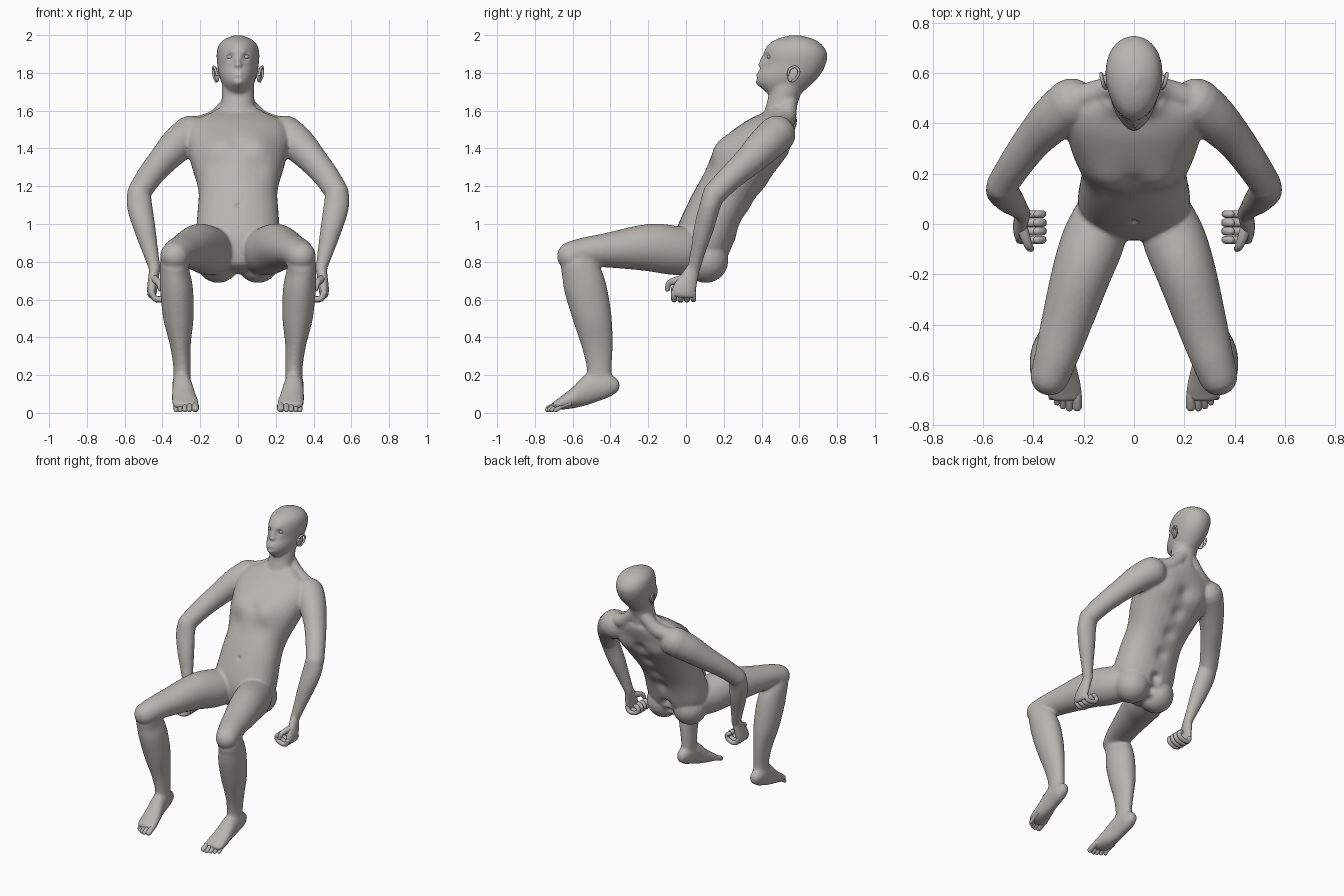
import bpy, bmesh, math
from mathutils import Vector, Matrix, Euler

cube = bpy.data.objects.get("Cube")
if cube:
    bpy.data.objects.remove(cube, do_unlink=True)

skin = bpy.data.materials.new("warm_grey_skin")
skin.use_nodes = True
COLOUR = (0.48, 0.465, 0.43, 1)
skin.diffuse_color = COLOUR
bsdf = next(n for n in skin.node_tree.nodes if n.type == 'BSDF_PRINCIPLED')
bsdf.inputs["Base Color"].default_value = COLOUR
bsdf.inputs["Roughness"].default_value = 0.6

X, Y, Z = Vector((1, 0, 0)), Vector((0, 1, 0)), Vector((0, 0, 1))


def spline(rows, steps):
    """Smoothly interpolate rows of (x, y, z, rx, ry)."""
    out = []
    last = len(rows) - 1
    for i in range(last):
        a, b, c, d = (rows[min(max(i + k, 0), last)] for k in (-1, 0, 1, 2))
        for s in range(steps):
            t = s / steps
            out.append([0.5 * (2 * q + (r - p) * t + (2 * p - 5 * q + 4 * r - w) * t * t
                               + (3 * q - p - 3 * r + w) * t ** 3)
                        for p, q, r, w in zip(a, b, c, d)])
    out.append(list(rows[-1]))
    return out


def loft(bm, rows, ref=X, axis=None, cap=1.0, power=2.0, taper=0.0, seg=32, steps=5):
    """Skin a tube of elliptical sections along a path, with rounded ends."""
    rows = spline(rows, steps)
    pts = [Vector(r[:3]) for r in rows]
    frames = []
    for i, r in enumerate(rows):
        t = axis or (pts[min(i + 1, len(pts) - 1)] - pts[max(i - 1, 0)]).normalized()
        frames.append((pts[i], t, r[3], r[4]))

    def dome(frame, sign):
        p, t, rx, ry = frame
        return [(p + t * sign * cap * min(rx, ry) * math.sin(a), t,
                 rx * math.cos(a), ry * math.cos(a)) for a in (0.4, 0.8, 1.15, 1.45)]

    frames = dome(frames[0], -1)[::-1] + frames + dome(frames[-1], 1)
    rings = []
    for p, t, rx, ry in frames:
        side = (ref - t * ref.dot(t)).normalized()
        other = t.cross(side)
        ring = []
        for k in range(seg):
            c, s = math.cos(math.tau * k / seg), math.sin(math.tau * k / seg)
            u = math.copysign(abs(c) ** (2 / power), c) * (1 + taper * s)
            v = math.copysign(abs(s) ** (2 / power), s)
            ring.append(bm.verts.new(p + side * rx * u + other * ry * v))
        rings.append(ring)
    faces = [bm.faces.new(rings[0][::-1]), bm.faces.new(rings[-1])]
    for a, b in zip(rings, rings[1:]):
        for k in range(seg):
            n = (k + 1) % seg
            faces.append(bm.faces.new((a[k], a[n], b[n], b[k])))
    bmesh.ops.recalc_face_normals(bm, faces=faces)


def pair(bm, rows, **kw):
    for s in (1, -1):
        loft(bm, [(r[0] * s, *r[1:]) for r in rows], **kw)


def ball_pair(bm, loc, size, rot=(0, 0, 0)):
    for s in (1, -1):
        m = Matrix.LocRotScale(Vector((loc[0] * s, loc[1], loc[2])),
                               Euler((rot[0], rot[1] * s, rot[2] * s)), Vector(size))
        bmesh.ops.create_uvsphere(bm, u_segments=24, v_segments=16, radius=1, matrix=m)


def make(name, bm):
    mesh = bpy.data.meshes.new(name)
    bm.to_mesh(mesh)
    bm.free()
    mesh.materials.append(skin)
    mesh.polygons.foreach_set("use_smooth", [True] * len(mesh.polygons))
    ob = bpy.data.objects.new(name, mesh)
    bpy.context.scene.collection.objects.link(ob)
    return ob


# Torso, leaning back
body = bmesh.new()
loft(body, [(0, .07, .79, .18, .13), (0, .09, .90, .222, .155), (0, .15, 1.055, .215, .15),
            (0, .22, 1.18, .21, .152), (0, .313, 1.33, .25, .165), (0, .42, 1.45, .28, .14),
            (0, .485, 1.53, .24, .1), (0, .51, 1.58, .14, .085)], cap=.4, power=2.25)
ball_pair(body, (.105, .105, .81), (.118, .12, .122))

# Neck and sloping shoulder muscles
loft(body, [(0, .49, 1.54, .11, .09), (0, .51, 1.64, .088, .08),
            (0, .53, 1.72, .086, .085), (0, .56, 1.80, .08, .085)])
pair(body, [(.04, .545, 1.64, .045, .045), (.12, .53, 1.555, .05, .05), (.22, .5, 1.52, .05, .05)], ref=Y)

# Head, chin raised
loft(body, [(0, .52, 1.70, .065, .10), (0, .523, 1.745, .085, .147), (0, .544, 1.79, .1, .167),
            (0, .57, 1.84, .108, .168), (0, .578, 1.90, .112, .17), (0, .577, 1.95, .1, .142),
            (0, .578, 1.98, .068, .094), (0, .578, 1.995, .03, .04)],
     axis=Z, cap=.15, taper=.14, seg=48)

# Arms
pair(body, [(.25, .48, 1.475, .1, .1), (.32, .42, 1.42, .092, .095), (.40, .335, 1.335, .076, .08),
            (.47, .24, 1.25, .068, .068), (.525, .155, 1.165, .062, .062)])
pair(body, [(.525, .15, 1.165, .062, .06), (.52, .125, 1.09, .067, .055), (.495, .095, .98, .058, .053),
            (.465, .065, .86, .043, .04), (.44, .04, .76, .03, .034)])

# Palms
pair(body, [(.44, .04, .77, .029, .034), (.448, .015, .71, .028, .05),
            (.455, -.01, .65, .027, .064), (.455, -.015, .62, .022, .064)], cap=.6)

# Thighs, shins and feet
pair(body, [(.12, .05, .85, .11, .12), (.16, -.06, .86, .125, .13), (.21, -.2, .875, .118, .125),
            (.28, -.43, .86, .097, .09), (.31, -.53, .85, .086, .08), (.335, -.605, .83, .078, .078)])
pair(body, [(.337, -.585, .80, .076, .088), (.335, -.555, .74, .08, .105), (.325, -.53, .65, .087, .112),
            (.315, -.495, .5, .08, .102), (.305, -.47, .36, .055, .083),
            (.297, -.46, .25, .046, .067), (.297, -.46, .17, .045, .065)], cap=.3)
pair(body, [(.3, -.375, .145, .034, .042), (.3, -.41, .145, .046, .064), (.298, -.46, .143, .05, .08),
            (.293, -.53, .122, .055, .083), (.285, -.60, .08, .065, .056),
            (.278, -.66, .053, .071, .036), (.276, -.69, .042, .066, .024)],
     axis=-Y, cap=.7)

# Fuse the body volumes into one soft skin
rough = make("body_rough", body)
remesh = rough.modifiers.new("fuse", 'REMESH')
remesh.mode = 'VOXEL'
remesh.voxel_size = 0.009
soften = rough.modifiers.new("soften", 'SMOOTH')
soften.factor = 0.5
soften.iterations = 7
bpy.context.view_layer.update()
graph = bpy.context.evaluated_depsgraph_get()
fused = bpy.data.meshes.new_from_object(rough.evaluated_get(graph))
bpy.data.objects.remove(rough, do_unlink=True)
skin_bm = bmesh.new()
skin_bm.from_mesh(fused)
bpy.data.meshes.remove(fused)

# Soft sculpted detail: centre, radius, push along y and z
BACK = [((0, y, z), .045, -.017, .01) for y, z in ((.31, 1.0), (.39, 1.12), (.47, 1.25), (.53, 1.38))]
CLEFT = [((0, y, z), .032, -.03, .022) for y, z in ((.235, .85), (.21, .77), (.15, .70))]
FACE = [((.042, .42, 1.885), .022, .015, 0), ((.04, .42, 1.914), .018, -.006, 0),
        ((0, .40, 1.845), .016, -.022, 0), ((0, .405, 1.87), .014, -.013, 0),
        ((.014, .395, 1.842), .01, -.007, 0), ((.015, .38, 1.808), .011, -.006, 0),
        ((.012, .378, 1.789), .011, -.006, 0), ((0, .376, 1.798), .006, .006, 0),
        ((0, .376, 1.772), .013, .007, 0), ((0, .378, 1.748), .025, -.006, 0)]
CHEST = [((.11, .19, 1.40), .085, -.02, .01), ((.1, .13, 1.30), .06, .009, -.005),
         ((0, .19, 1.41), .035, .01, -.006), ((0, .01, 1.10), .012, .013, -.008),
         ((.13, .53, 1.38), .075, .014, -.006)]
for centre, radius, dy, dz in BACK + CLEFT + FACE + CHEST:
    for s in ((1, -1) if centre[0] else (1,)):
        c = Vector((centre[0] * s, centre[1], centre[2]))
        push = Vector((0, dy, dz))
        for v in skin_bm.verts:
            if abs(v.co.z - c.z) < 2.5 * radius:
                v.co += push * math.exp(-(v.co - c).length_squared / radius ** 2)
make("body", skin_bm)

# Curled fingers and thumbs
fingers = bmesh.new()
for i, r in enumerate((.016, .017, .017, .015)):
    y = -.063 + .034 * i
    path = [(.455, .635), (.44, .606), (.405, .602), (.37, .618), (.365, .645), (.385, .66)]
    pair(fingers, [(x, y, z, r, r) for x, z in path], ref=Y, seg=12, steps=3)
make("fingers", fingers)
thumbs = bmesh.new()
pair(thumbs, [(.445, -.01, .71, .022, .022), (.432, -.055, .70, .02, .02),
              (.418, -.09, .685, .016, .016), (.41, -.098, .655, .013, .013)], seg=12, steps=3)
make("thumbs", thumbs)

# Toes, the big one on the inside
toes = bmesh.new()
for x, tip, r in ((.226, -.728, .019), (.257, -.733, .014), (.282, -.725, .0135),
                  (.306, -.71, .013), (.328, -.69, .0125)):
    pair(toes, [(x + .004, tip + .075, .05, r, r), (x, tip + .035, .037, r, r),
                (x, tip, r + .002, r, r * .9)], seg=12, steps=3)
make("toes", toes)

# Ears: a thin shell with a raised rim
ears = bmesh.new()
ball_pair(ears, (.112, .565, 1.79), (.012, .026, .04), (-.35, 0, -.25))
rim = [(.112, .54, 1.79), (.12, .55, 1.82), (.128, .578, 1.832), (.131, .598, 1.812),
       (.127, .59, 1.78), (.116, .565, 1.755)]
pair(ears, [(*p, .007, .007) for p in rim], seg=10, steps=4)
make("ears", ears)

# Eyes
eyes = bmesh.new()
ball_pair(eyes, (.042, .444, 1.885), (.019, .015, .012))
make("eyes", eyes)
